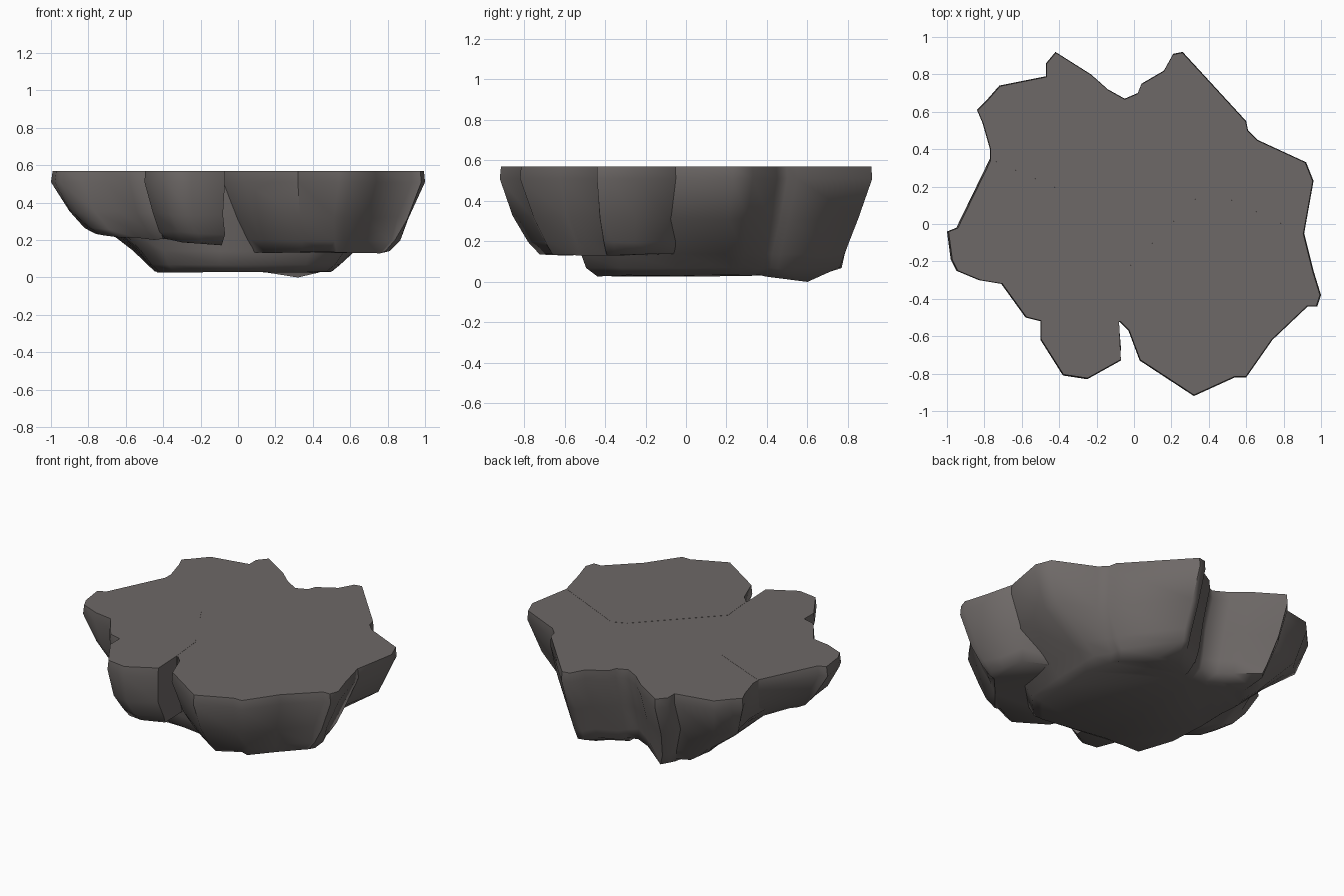
import bpy, bmesh, math, random

if "Cube" in bpy.data.objects:
    bpy.data.objects.remove(bpy.data.objects["Cube"])
random.seed(4)

stone = bpy.data.materials.new("dark_warm_grey_stone")
stone.diffuse_color = (0.155, 0.14, 0.135, 1)
stone.use_nodes = True
stone.node_tree.nodes["Principled BSDF"].inputs["Base Color"].default_value = stone.diffuse_color


def squeeze(d, limit):
    """Softly limit a distance, so that wide parts pull in more than narrow ones."""
    return d / (1 + (abs(d) / limit) ** 3) ** (1 / 3)


def rock(name, outline, centre, levels, jitter=0.01, tilt=0, low_point=None):
    """Stack scaled copies of an outline; levels are (z, x scale, y scale, x limit)."""
    cx, cy = centre
    bm = bmesh.new()
    rings = []
    for i, (z, sx, sy, limit) in enumerate(levels):
        j = jitter if i > 1 else 0          # keep the rim exact, roughen the rest
        slope = tilt * i / len(levels)      # underside can lean sideways
        ring = []
        for x, y in outline:
            dx = squeeze(x - cx, limit) * sx
            ring.append(bm.verts.new((cx + dx + random.uniform(-j, j),
                                      cy + (y - cy) * sy + random.uniform(-j, j),
                                      z + (slope * dx if i > 1 else 0)
                                      + random.uniform(-j, j) * 0.7)))
        rings.append(ring)
    if low_point:                           # one corner touches the ground
        v = min(rings[-1], key=lambda v: math.hypot(v.co.x - low_point[0], v.co.y - low_point[1]))
        v.co = (*low_point, 0)
    n = len(outline)
    for a, b in zip(rings, rings[1:]):
        for k in range(n):
            bm.faces.new((a[k], b[k], b[(k + 1) % n], a[(k + 1) % n]))
    bm.faces.new(rings[0])
    base = bm.faces.new(list(reversed(rings[-1])))
    bmesh.ops.triangulate(bm, faces=[base])
    bmesh.ops.recalc_face_normals(bm, faces=bm.faces)
    me = bpy.data.meshes.new(name)
    bm.to_mesh(me)
    bm.free()
    me.materials.append(stone)
    ob = bpy.data.objects.new(name, me)
    bpy.context.collection.objects.link(ob)
    bpy.ops.object.select_all(action='DESELECT')
    ob.select_set(True)
    bpy.context.view_layer.objects.active = ob
    bpy.ops.object.shade_smooth_by_angle(angle=math.radians(55))
    return ob


WIDE = 99   # no sideways limit

# Front right slab
rock("front_right_rock",
     [(.91, -.05), (.42, .18), (.33, .14), (-.1, -.3), (-.08, -.52), (-.03, -.57), (.03, -.73),
      (.32, -.92), (.54, -.82), (.60, -.82), (.74, -.62), (.93, -.44), (.98, -.44), (1, -.38),
      (.96, -.25)],
     (.4, -.3),
     [(.57, .99, .99, WIDE), (.51, 1, 1, WIDE), (.32, .86, .89, WIDE), (.2, .77, .78, WIDE),
      (.135, .68, .69, WIDE)])

# Left slab with the small front lobe
rock("left_rock",
     [(-.77, .35), (-.95, -.02), (-1, -.04), (-.98, -.19), (-.95, -.25), (-.83, -.30),
      (-.71, -.32), (-.58, -.5), (-.5, -.52), (-.5, -.62), (-.38, -.81), (-.25, -.83),
      (-.07, -.73), (-.08, -.52), (-.1, -.3), (-.38, .18)],
     (-.1, -.2),
     [(.57, .99, .99, WIDE), (.51, 1, 1, WIDE), (.33, .9, .95, WIDE), (.23, .8, .9, WIDE),
      (.18, .73, .82, WIDE)], tilt=-.09)

# Deep back slab that reaches the ground and carries the others
rock("back_base_rock",
     [(.91, -.05), (.96, .23), (.92, .33), (.66, .45), (.61, .50), (.60, .55), (.26, .92),
      (.21, .91), (.16, .82), (.04, .75), (.02, .70), (-.05, .67), (-.14, .72), (-.23, .80),
      (-.42, .92), (-.47, .86), (-.47, .79), (-.72, .74), (-.79, .66), (-.84, .61), (-.81, .54),
      (-.77, .40), (-.77, .15), (-.72, -.2), (-.45, -.5), (-.1, -.52), (.4, -.6), (.75, -.4)],
     (.03, 0),
     [(.569, .995, .995, WIDE), (.51, 1, 1, WIDE), (.31, 1, .92, 1.3), (.14, 1, .86, .66),
      (.07, 1, .83, .55), (.03, .92, .72, .55)], jitter=.007, low_point=(.32, .6))
